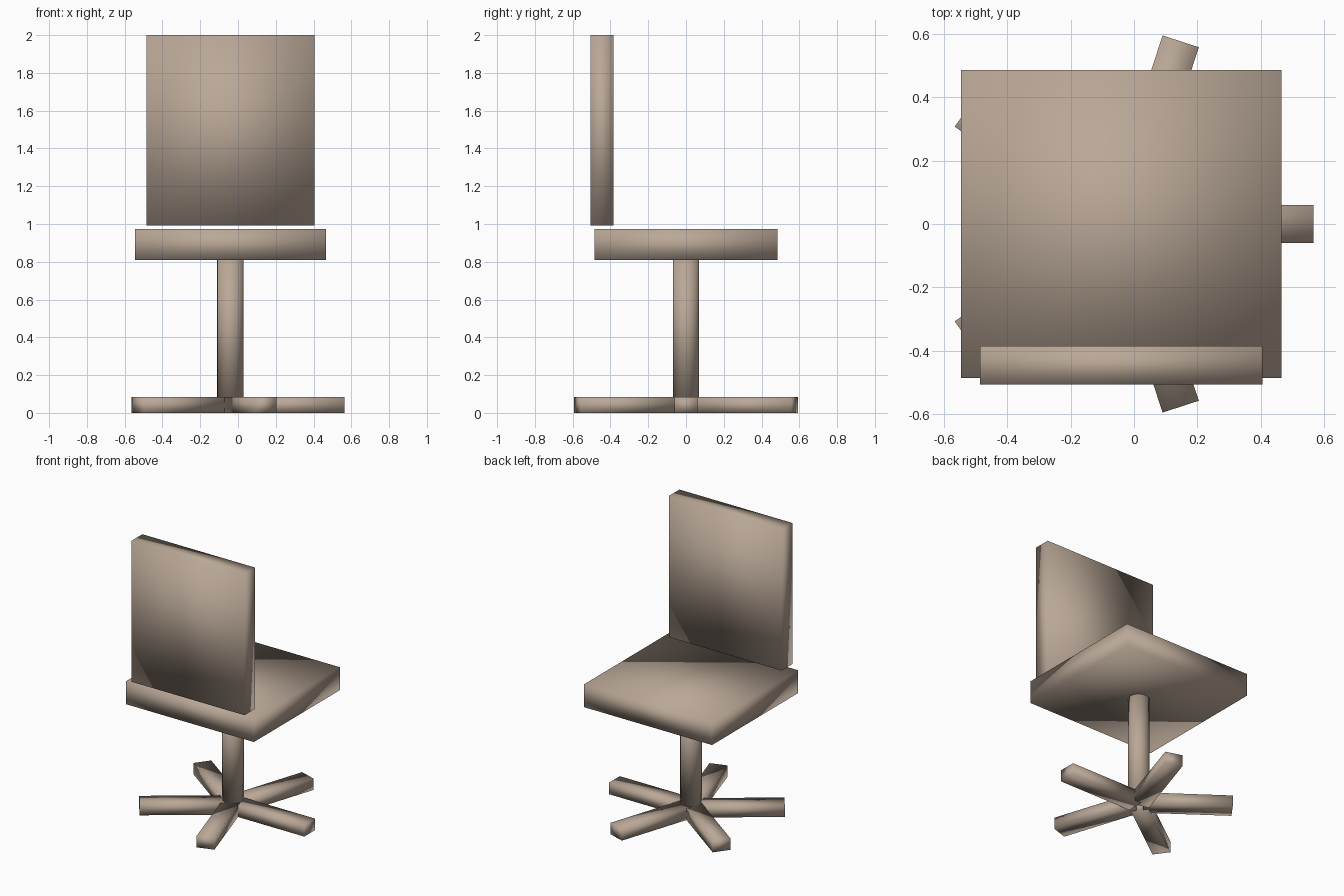
import bpy
from mathutils import Matrix

if "Cube" in bpy.data.objects:
    bpy.data.objects.remove(bpy.data.objects["Cube"])

AXIS_X = -0.04  # centre line of the seat and post

# Warm taupe used on every part
taupe = bpy.data.materials.new("taupe")
taupe.diffuse_color = (0.49, 0.39, 0.31, 1)
taupe.use_nodes = True
taupe.node_tree.nodes["Principled BSDF"].inputs["Base Color"].default_value = taupe.diffuse_color


def finish(ob, name):
    """Name the part, colour it and shade it smooth all over."""
    ob.name = name
    ob.data.materials.append(taupe)
    bpy.ops.object.shade_smooth()


def box(name, lo, hi, turn=0.0):
    """Smooth-shaded box between two corners, turned about the post axis."""
    bpy.ops.mesh.primitive_cube_add(size=1)
    ob = bpy.context.object
    centre = [(a + b) / 2 for a, b in zip(lo, hi)]
    size = [b - a for a, b in zip(lo, hi)]
    ob.data.transform(Matrix.Translation(centre) @ Matrix.Diagonal((*size, 1)))
    ob.location.x = AXIS_X
    ob.rotation_euler.z = turn
    finish(ob, name)


# Backrest and seat
box("backrest", (-0.445, -0.505, 0.993), (0.445, -0.385, 2.0))
box("seat", (-0.505, -0.485, 0.81), (0.505, 0.485, 0.973))

# Central post
bpy.ops.mesh.primitive_cylinder_add(vertices=32, radius=0.07, depth=0.75,
                                    location=(AXIS_X, 0, 0.445))
finish(bpy.context.object, "post")

# Five-spoke star base
for i in range(5):
    box(f"base_leg_{i + 1}", (0.03, -0.06, 0.0), (0.605, 0.06, 0.083),
        i * 1.256637)
